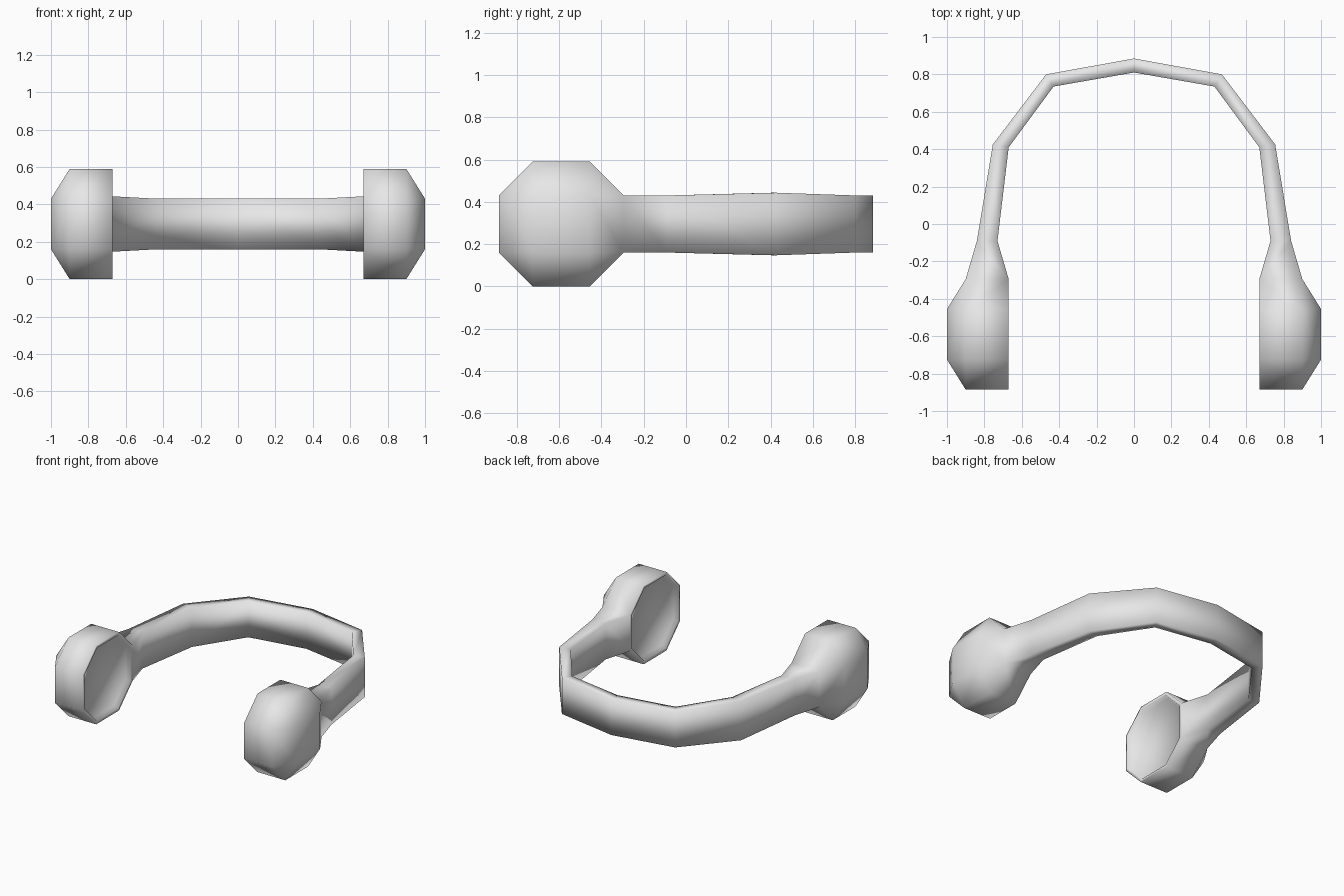
import bpy
import bmesh

cube = bpy.data.objects.get("Cube")
if cube:
    bpy.data.objects.remove(cube, do_unlink=True)

GREY = (0.8, 0.8, 0.8, 1.0)
grey = bpy.data.materials.new("plain grey")
grey.use_nodes = True
grey.diffuse_color = GREY
grey.node_tree.nodes["Principled BSDF"].inputs["Base Color"].default_value = GREY

bm = bmesh.new()
CY, CZ = -0.59, 0.295        # centre of the ear cup
R, H = 0.295, 0.135          # octagon radius and half side


def octagon(x, scale=1.0):
    """Ring of eight corners; the first two form the side facing the band."""
    corners = [(R, -H), (R, H), (H, R), (-H, R), (-R, H), (-R, -H), (-H, -R), (H, -R)]
    return [bm.verts.new((x, CY + a * scale, CZ + b * scale)) for a, b in corners]


def bridge(a, b, skip=()):
    n = len(a)
    for i in range(n):
        if i not in skip:
            j = (i + 1) % n
            bm.faces.new((a[i], a[j], b[j], b[i]))


# Ear cup wall, left open where the band joins
inner, outer = octagon(0.67), octagon(0.90)
bridge(inner, outer, skip=(0,))

# Outer cap: a square ringed by four sloped sides and four corner triangles
cap = [bm.verts.new((1.0, CY + a * H, CZ + b * H))
       for a, b in ((1, -1), (1, 1), (-1, 1), (-1, -1))]
bm.faces.new(cap)
for i in range(4):
    j = (i + 1) % 4
    bm.faces.new((outer[2 * i], outer[2 * i + 1], cap[j], cap[i]))
    bm.faces.new((outer[2 * i + 1], outer[(2 * i + 2) % 8], cap[j]))

# Thin rim and shallow recess on the ear side
rim = octagon(0.67, 0.93)
floor = octagon(0.70, 0.88)
bridge(inner, rim)
bridge(rim, floor)
bm.faces.new(floor)

# Band: inner point, outer point and half height at each bend
stations = [
    ((0.73, -0.09), (0.84, -0.09), 0.135),
    ((0.67, 0.41), (0.755, 0.425), 0.148),
    ((0.43, 0.735), (0.47, 0.80), 0.135),
    ((0.0, 0.81), (0.0, 0.885), 0.135),
]
ring = [inner[0], inner[1], outer[1], outer[0]]
for near, far, h in stations:
    new = [bm.verts.new((*p, CZ + s * h))
           for p, s in ((near, -1), (near, 1), (far, 1), (far, -1))]
    bridge(ring, new)
    ring = new

bmesh.ops.recalc_face_normals(bm, faces=bm.faces)
# The shell is open at the centre line, so check the cap points outwards
bm.normal_update()
if cap[0].link_faces and max(f.normal.x for f in cap[0].link_faces) < 0.9:
    bmesh.ops.reverse_faces(bm, faces=bm.faces)
for f in bm.faces:
    f.smooth = True

mesh = bpy.data.meshes.new("headband_with_ear_cups")
bm.to_mesh(mesh)
bm.free()
mesh.materials.append(grey)
headset = bpy.data.objects.new("headband_with_ear_cups", mesh)
bpy.context.collection.objects.link(headset)

# Other half
mirror = headset.modifiers.new("other_side", "MIRROR")
mirror.use_clip = True
mirror.merge_threshold = 0.001
